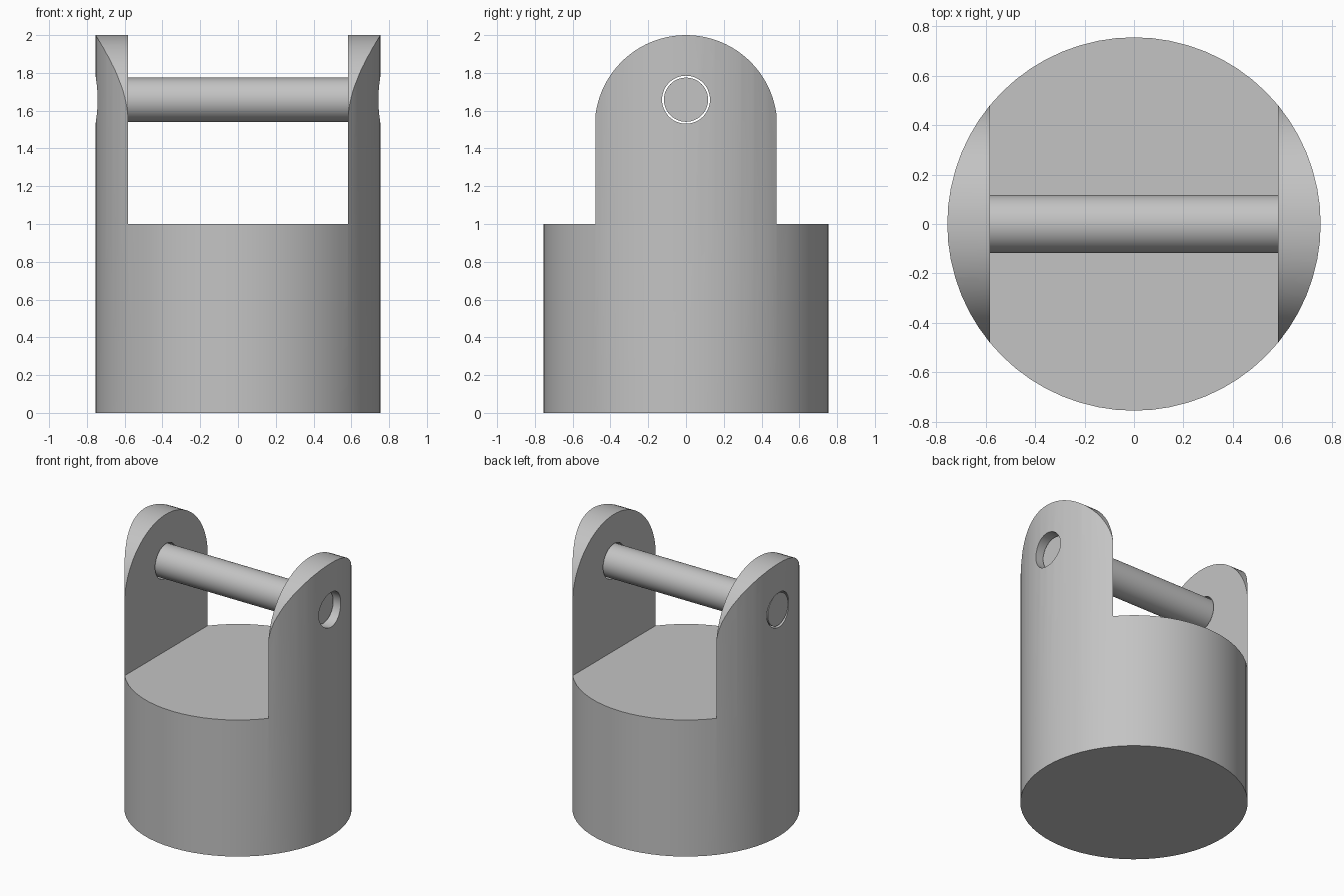
import bpy
import bmesh
import math
from mathutils import Matrix, Vector

RADIUS, DECK, HOLE_Z = 0.755, 1.0, 1.658
SLOT_HALF = 0.583
ARCH_R = 0.483
ARCH_Z = 2.0 - ARCH_R

cube = bpy.data.objects.get("Cube")
if cube:
    bpy.data.objects.remove(cube, do_unlink=True)

steel = bpy.data.materials.new("plain grey")
steel.use_nodes = True
GREY = (0.55, 0.55, 0.55, 1.0)
steel.diffuse_color = GREY
steel.node_tree.nodes["Principled BSDF"].inputs["Base Color"].default_value = GREY


def add_object(name, bm):
    bmesh.ops.recalc_face_normals(bm, faces=bm.faces)
    mesh = bpy.data.meshes.new(name)
    bm.to_mesh(mesh)
    bm.free()
    mesh.materials.append(steel)
    obj = bpy.data.objects.new(name, mesh)
    bpy.context.collection.objects.link(obj)
    return obj


def activate(obj):
    bpy.ops.object.select_all(action='DESELECT')
    obj.select_set(True)
    bpy.context.view_layer.objects.active = obj


def cylinder(name, radius, start, end, axis, sides):
    """Cylinder along z or x between two coordinates."""
    bm = bmesh.new()
    bmesh.ops.create_cone(bm, cap_ends=True, segments=sides, radius1=radius,
                          radius2=radius, depth=end - start)
    bmesh.ops.translate(bm, verts=bm.verts, vec=(0, 0, (start + end) / 2))
    if axis == 'X':
        bm.transform(Matrix.Translation((0, 0, HOLE_Z)) @ Matrix.Rotation(math.pi / 2, 4, 'Y'))
    return add_object(name, bm)


def box(name, size, center):
    bm = bmesh.new()
    bmesh.ops.create_cube(bm, size=1)
    bm.transform(Matrix.Translation(center) @ Matrix.Diagonal((*size, 1)))
    return add_object(name, bm)


def prism_x(name, profile):
    """Extrude a y-z outline through the full width."""
    bm = bmesh.new()
    face = bm.faces.new([bm.verts.new((-1, y, z)) for y, z in profile])
    moved = bmesh.ops.extrude_face_region(bm, geom=[face])["geom"]
    bmesh.ops.translate(bm, vec=Vector((2, 0, 0)),
                        verts=[v for v in moved if isinstance(v, bmesh.types.BMVert)])
    return add_object(name, bm)


def cut(target, cutter, operation):
    mod = target.modifiers.new("cut", 'BOOLEAN')
    mod.operation = operation
    mod.solver = 'EXACT'
    mod.object = cutter
    activate(target)
    bpy.ops.object.modifier_apply(modifier=mod.name)
    bpy.data.objects.remove(cutter, do_unlink=True)


# Body: full round blank, slotted down to the deck to leave two lugs
body = cylinder("clevis_body", RADIUS, 0, 2.1, 'Z', 64)
cut(body, box("slot_cutter", (2 * SLOT_HALF, 2, 2), (0, 0, DECK + 1)), 'DIFFERENCE')

# Rounded lug tops
STEPS = 48
arch = [(ARCH_R * math.cos(math.pi * i / STEPS), ARCH_Z + ARCH_R * math.sin(math.pi * i / STEPS))
        for i in range(STEPS + 1)]
outline = [(-1, ARCH_Z), (-1, -0.1), (1, -0.1), (1, ARCH_Z)] + arch
cut(body, prism_x("arch_cutter", outline), 'INTERSECT')

# Pin hole through both lugs
cut(body, cylinder("hole_cutter", 0.127, -1, 1, 'X', 48), 'DIFFERENCE')

# Cross pin, nearly flush on one side and recessed on the other
pin = cylinder("cross_pin", 0.117, -0.745, 0.69, 'X', 48)

for obj in (body, pin):
    activate(obj)
    bpy.ops.object.shade_smooth_by_angle(angle=math.radians(30))
